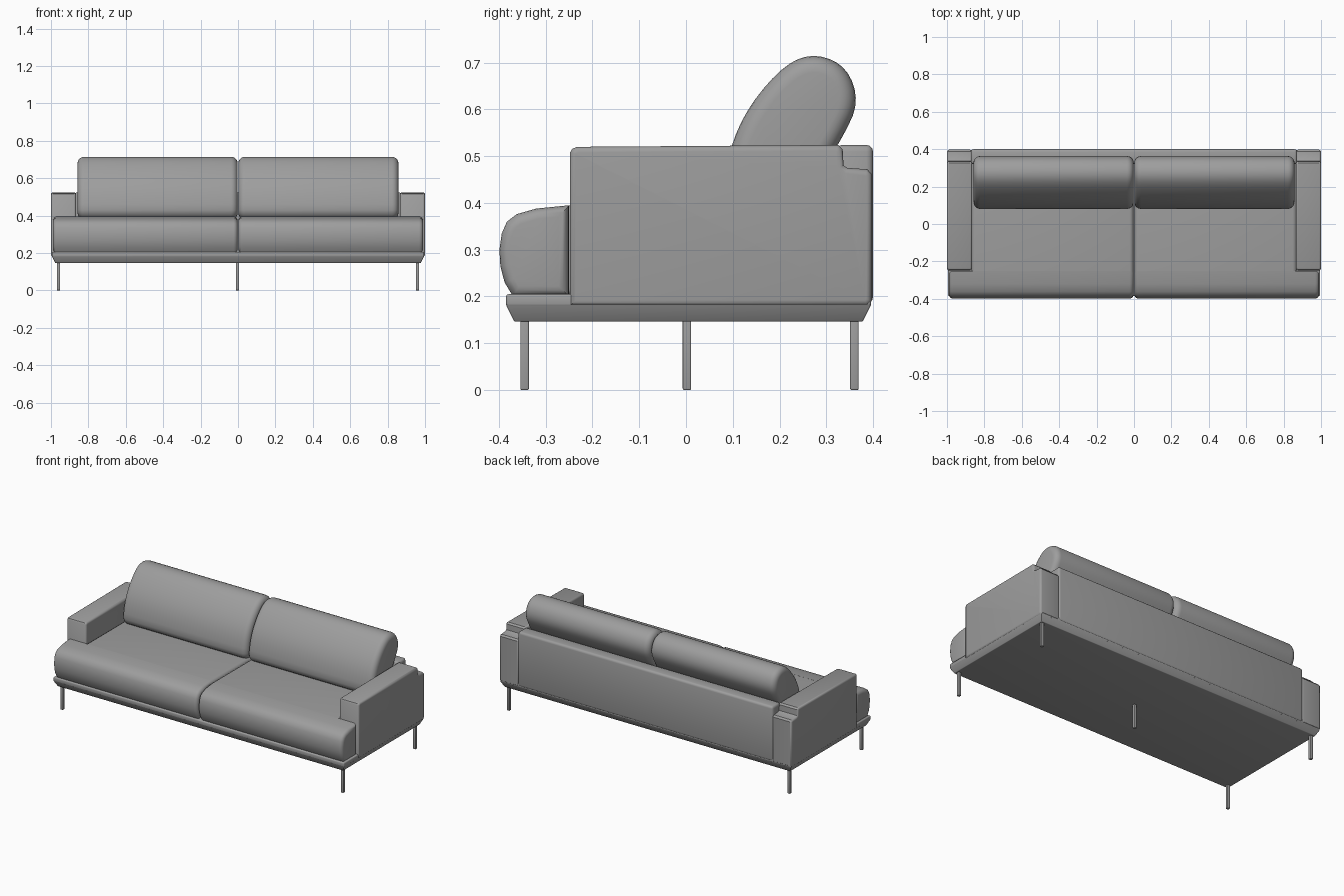
import bpy, bmesh, math
from mathutils import Vector

if "Cube" in bpy.data.objects:
    bpy.data.objects.remove(bpy.data.objects["Cube"])

fabric = bpy.data.materials.new("grey upholstery")
fabric.diffuse_color = (0.34, 0.34, 0.34, 1)
fabric.use_nodes = True
fabric.node_tree.nodes["Principled BSDF"].inputs["Base Color"].default_value = fabric.diffuse_color


def finish(name, bm, angle=35):
    bmesh.ops.recalc_face_normals(bm, faces=bm.faces)
    me = bpy.data.meshes.new(name)
    bm.to_mesh(me)
    bm.free()
    ob = bpy.data.objects.new(name, me)
    bpy.context.collection.objects.link(ob)
    me.materials.append(fabric)
    bpy.ops.object.select_all(action='DESELECT')
    ob.select_set(True)
    bpy.context.view_layer.objects.active = ob
    bpy.ops.object.shade_smooth_by_angle(angle=math.radians(angle))
    return ob


def inset(profile, d):
    """Move every profile point inward by d (profile runs clockwise in y, z)."""
    out, n = [], len(profile)
    for i in range(n):
        a, b, c = (Vector(profile[(i + k) % n]) for k in (-1, 0, 1))
        e1, e2 = (b - a).normalized(), (c - b).normalized()
        n1, n2 = Vector((e1.y, -e1.x)), Vector((e2.y, -e2.x))
        m = (n1 + n2).normalized()
        out.append(b + m * d / max(0.5, m.dot(n1)))
    return out


def loft(name, profile, x0, x1, r, steps=4):
    """Sweep a y-z profile along x with ends rounded by r."""
    bm = bmesh.new()
    arc = [(r * (1 - math.sin(t)), r * (1 - math.cos(t)))
           for t in (math.pi / 2 * k / steps for k in range(steps + 1))]
    stations = [(x0 + dx, d) for d, dx in arc][::1]
    stations += [(x1 - dx, d) for d, dx in reversed(arc)]
    rings = [[bm.verts.new((x, p[0], p[1])) for p in inset(profile, d)]
             for x, d in stations]
    n = len(profile)
    for a, b in zip(rings, rings[1:]):
        for i in range(n):
            j = (i + 1) % n
            bm.faces.new((a[i], a[j], b[j], b[i]))
    bm.faces.new(rings[0])
    bm.faces.new(rings[-1])
    return finish(name, bm)


def soften(pts, times=2):
    """Corner-cutting to round a profile."""
    for _ in range(times):
        new = []
        for a, b in zip(pts, pts[1:] + pts[:1]):
            a, b = Vector(a), Vector(b)
            new += [a.lerp(b, 0.25), a.lerp(b, 0.75)]
        pts = new
    return pts


def box(name, lo, hi, bevel=0.0, taper=0.0):
    bm = bmesh.new()
    bmesh.ops.create_cube(bm, size=1)
    for v in bm.verts:
        low = v.co.z < 0
        v.co = Vector([lo[k] if v.co[k] < 0 else hi[k] for k in range(3)])
        if low and taper:
            v.co.x -= math.copysign(taper, v.co.x)
            v.co.y -= math.copysign(taper, v.co.y)
    if bevel:
        bmesh.ops.bevel(bm, geom=list(bm.edges), offset=bevel, segments=3,
                        profile=0.5, affect='EDGES')
    return finish(name, bm)


# Base frame: tapered lower tray and upper rim
box("base_tray", (-0.995, -0.385, 0.146), (0.995, 0.396, 0.182), 0.003, 0.018)
box("base_rim", (-0.995, -0.385, 0.178), (0.995, 0.396, 0.205), 0.006)

# Back panel
box("back_panel", (-0.872, 0.32, 0.185), (0.872, 0.4, 0.524), 0.014)

arm = [(-0.248, 0.18), (-0.248, 0.508), (-0.243, 0.516), (-0.233, 0.52),
       (0.325, 0.524), (0.335, 0.515), (0.337, 0.48), (0.345, 0.475),
       (0.388, 0.472), (0.397, 0.462), (0.397, 0.19), (0.388, 0.18)]
seat_front = [(-0.37, 0.2), (-0.388, 0.23), (-0.397, 0.265), (-0.399, 0.3),
              (-0.394, 0.335), (-0.383, 0.36), (-0.362, 0.376), (-0.32, 0.388),
              (-0.25, 0.395), (-0.25, 0.2)]
seat_rear = [(-0.31, 0.2), (-0.31, 0.388), (-0.25, 0.3945), (0.1, 0.394),
             (0.33, 0.39), (0.33, 0.2)]
back = soften([(0.075, 0.38), (0.09, 0.51), (0.135, 0.61), (0.215, 0.7),
               (0.28, 0.72), (0.345, 0.69), (0.37, 0.615), (0.335, 0.54),
               (0.29, 0.47), (0.24, 0.38)])

for side, s in (("left", -1), ("right", 1)):
    def span(a, b):
        return sorted((s * a, s * b))
    # Arm with lowered rear corner
    loft(side + "_arm", arm, *span(0.866, 1.0), 0.012)
    # Seat cushion: wide front roll and rear part between the arms
    loft(side + "_seat_front", seat_front, *span(0.002, 0.99), 0.022)
    loft(side + "_seat_rear", seat_rear, *span(0.002, 0.87), 0.022)
    # Back cushion
    loft(side + "_back_cushion", back, *span(0.002, 0.858), 0.035, 5)

# Legs
for name, x, y in (("front_left_leg", -0.96, -0.345), ("front_right_leg", 0.96, -0.345),
                   ("back_left_leg", -0.96, 0.36), ("back_right_leg", 0.96, 0.36),
                   ("centre_leg", -0.003, 0.002)):
    box(name, (x - 0.009, y - 0.009, 0.0), (x + 0.009, y + 0.009, 0.16), 0.003)
